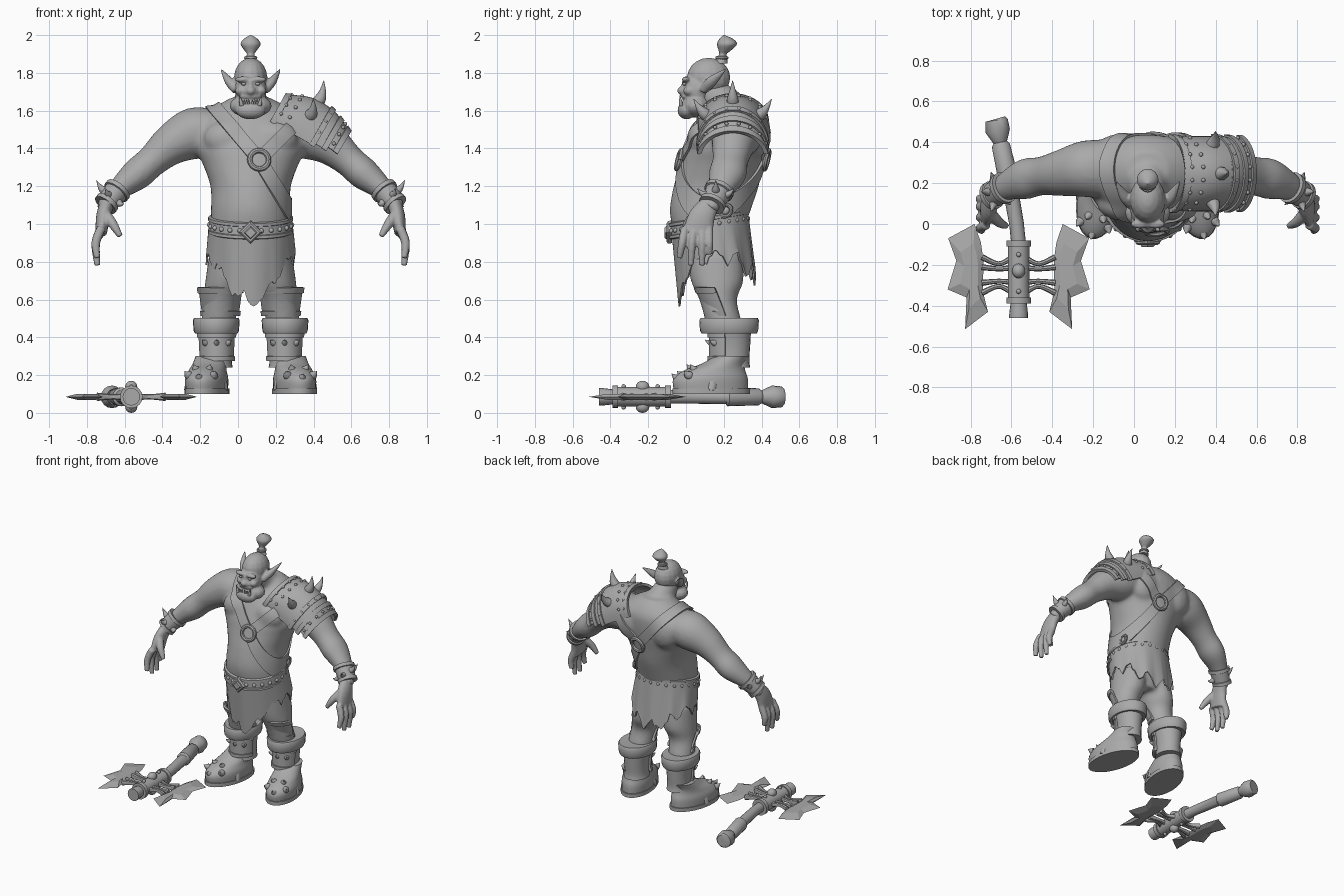
import bpy, bmesh, math, random
from math import pi, sin, cos, radians
from mathutils import Vector as V, Matrix
from mathutils.bvhtree import BVHTree

random.seed(4)
cube = bpy.data.objects.get("Cube")
if cube:
    bpy.data.objects.remove(cube, do_unlink=True)

CX = 0.067  # the figure stands a little off centre
X, Y, Z = V((1, 0, 0)), V((0, 1, 0)), V((0, 0, 1))
grey = bpy.data.materials.new("clay_grey")
grey.use_nodes = True
grey.diffuse_color = (0.4, 0.4, 0.4, 1)
grey.node_tree.nodes["Principled BSDF"].inputs["Base Color"].default_value = (0.4, 0.4, 0.4, 1)


def finish(bm, name, thick=0, voxel=0, soften=0, angle=40):
    """Turn a bmesh into a named, shaded object with its modifiers baked in."""
    bmesh.ops.recalc_face_normals(bm, faces=bm.faces)
    me = bpy.data.meshes.new(name)
    bm.to_mesh(me)
    bm.free()
    me.materials.append(grey)
    ob = bpy.data.objects.new(name, me)
    ob.location.x = CX
    bpy.context.collection.objects.link(ob)
    if thick:
        mod = ob.modifiers.new("thickness", 'SOLIDIFY')
        mod.thickness, mod.offset = thick, 0
    if voxel:
        mod = ob.modifiers.new("merge", 'REMESH')
        mod.mode, mod.voxel_size = 'VOXEL', voxel
        mod = ob.modifiers.new("soften", 'SMOOTH')
        mod.iterations = soften
    if ob.modifiers:
        deps = bpy.context.evaluated_depsgraph_get()
        baked = bpy.data.meshes.new_from_object(ob.evaluated_get(deps))
        ob.modifiers.clear()
        ob.data = baked
    for p in ob.data.polygons:
        p.use_smooth = True
    if not voxel:
        ob.data.set_sharp_from_angle(angle=radians(angle))
    return ob


def spline(keys, sub):
    k = [V(q) for q in keys]
    out = []
    for i in range(len(k) - 1):
        a, b, c, d = k[max(i - 1, 0)], k[i], k[i + 1], k[min(i + 2, len(k) - 1)]
        for j in range(sub):
            t = j / sub
            out.append(b + ((c - a) * t + (a * 2 - b * 5 + c * 4 - d) * t**2
                            + (b * 3 - a - c * 3 + d) * t**3) * 0.5 if sub > 1 else b)
    return out + [k[-1]]


def sweep(bm, keys, n=20, sub=4, flat=False, ref=None, arc=None):
    """Skin elliptical rings (x, y, z, radius, radius) along a path."""
    path = spline(keys, sub)
    cen = [V(p[:3]) for p in path]
    if ref is None:
        ref = Y if abs((cen[-1] - cen[0]).normalized().y) < 0.8 else Z
    a0, a1 = arc or (0, 2 * pi)
    rings = []
    for i, p in enumerate(path):
        a, b = X, Y
        if not flat:
            t = (cen[min(i + 1, len(cen) - 1)] - cen[max(i - 1, 0)]).normalized()
            a = t.cross(ref).normalized()
            b = a.cross(t)
        angles = [a0 + (a1 - a0) * j / n for j in range(n + bool(arc))]
        rings.append([bm.verts.new(cen[i] + a * p[3] * cos(w) + b * p[4] * sin(w)) for w in angles])
    for r, q in zip(rings, rings[1:]):
        for j in range(n):
            k = j + 1 if arc else (j + 1) % n
            bm.faces.new((r[j], r[k], q[k], q[j]))
    if not arc:
        bm.faces.new(rings[0])
        bm.faces.new(rings[-1])


def ball(bm, c, r):
    m = Matrix.Translation(c) @ Matrix.Diagonal((*r, 1))
    bmesh.ops.create_uvsphere(bm, u_segments=16, v_segments=10, radius=1, matrix=m)


def spike(bm, base, way, length, r, bend=(0, 0, 0)):
    b, d = V(base), V(way).normalized()
    pts = [(b + d * length * t + V(bend) * t * t, r * w) for t, w in ((-0.3, 1), (0.1, 0.9), (0.55, 0.5), (1, 0.03))]
    sweep(bm, [(*p, w, w) for p, w in pts], 10, 3)


def ring(bm, c, normal, major, minor):
    nrm = V(normal).normalized()
    q = nrm.to_track_quat('Z', 'Y')
    pts = [V(c) + q @ V((cos(i * pi / 14), sin(i * pi / 14), 0)) * major for i in range(29)]
    sweep(bm, [(*p, minor, minor) for p in pts], 8, 1, ref=nrm)


def side(keys, s):
    return [(k[0] * s, *k[1:]) for k in keys]


# Body: torso, arms and legs merged into one skin
bm = bmesh.new()
torso = [(.72, .15, .17, .13), (.85, .14, .205, .17), (.97, .12, .21, .19), (1.08, .13, .21, .215),
         (1.2, .16, .213, .225), (1.32, .19, .255, .22), (1.42, .215, .3, .215), (1.55, .25, .275, .187),
         (1.62, .265, .19, .14), (1.67, .265, .1, .09)]
sweep(bm, [(0, cy, z, rx, ry) for z, cy, rx, ry in torso], 32, flat=True)
sweep(bm, [(0, .28, 1.52, .14, .14), (0, .18, 1.65, .09, .1), (0, .1, 1.71, .07, .07)])
for s in (-1, 1):
    ball(bm, (.12 * s, .1, 1.45), (.13, .085, .1))
    ball(bm, (.14 * s, .36, 1.47), (.12, .08, .13))
    sweep(bm, side([(.18, .27, 1.5, .11, .14), (.3, .27, 1.48, .137, .14), (.42, .25, 1.42, .11, .115),
                    (.52, .235, 1.335, .085, .095), (.6, .22, 1.265, .085, .1), (.68, .19, 1.2, .064, .075),
                    (.75, .15, 1.13, .045, .05), (.78, .12, 1.08, .04, .05)], s))
    sweep(bm, side([(.11, .15, .84, .11, .15), (.13, .165, .7, .11, .14), (.155, .17, .6, .095, .1),
                    (.17, .2, .48, .09, .095), (.18, .24, .32, .07, .08)], s), flat=True)
body = finish(bm, "body", voxel=.014, soften=6)
skin = BVHTree.FromPolygons([v.co for v in body.data.vertices], [p.vertices for p in body.data.polygons])

# Hands
for s in (-1, 1):
    bm = bmesh.new()
    sweep(bm, side([(.76, .13, 1.11, .038, .05), (.78, .085, 1.04, .038, .07), (.792, .06, .95, .03, .08)], s))
    for y, tip, z in ((-.005, -.035, .82), (.04, .025, .78), (.085, .085, .78), (.122, .125, .84)):
        sweep(bm, side([(.79, y, .98, .024, .023), (.82, (y + tip) / 2, .9, .024, .022), (.812, tip, z, .016, .016)], s), 10)
    sweep(bm, side([(.775, .06, 1.06, .03, .03), (.73, .01, 1.0, .026, .026), (.69, -.01, .935, .015, .015)], s), 10)
    finish(bm, "left_hand" if s > 0 else "right_hand", voxel=.007, soften=3)

# Head
bm = bmesh.new()
for c, r in (((0, .12, 1.775), (.088, .115, .105)), ((0, .06, 1.71), (.085, .078, .1)),
             ((0, .055, 1.625), (.112, .08, .062)), ((0, .003, 1.602), (.08, .048, .048)),
             ((0, -.017, 1.705), (.028, .03, .024)), ((0, -.005, 1.735), (.014, .02, .04)),
             ((0, .0, 1.675), (.055, .027, .016))):
    ball(bm, c, r)
for s in (-1, 1):
    ball(bm, (.04 * s, .0, 1.765), (.045, .022, .016))
    ball(bm, (.055 * s, .015, 1.705), (.028, .03, .025))
    ball(bm, (.024 * s, -.01, 1.698), (.015, .018, .014))
    sweep(bm, side([(.075, .09, 1.71, .026, .024), (.11, .13, 1.75, .025, .03),
                    (.135, .17, 1.785, .015, .02), (.157, .21, 1.82, .004, .004)], s), 12)
finish(bm, "head", voxel=.007, soften=3)

# Eyes, teeth and tusks
bm = bmesh.new()
for s in (-1, 1):
    ball(bm, (.037 * s, -.007, 1.742), (.013, .011, .009))
    spike(bm, (.05 * s, -.028, 1.64), (.25 * s, -.1, 1), .045, .011)
    for i in range(3):
        spike(bm, ((.01 + .012 * i) * s, -.03, 1.642), (0, 0, 1), .018, .006)
finish(bm, "eyes_and_teeth")

# Topknot
bm = bmesh.new()
sweep(bm, [(0, y, z, r, r) for y, z, r in ((.18, 1.85, .04), (.19, 1.875, .028), (.195, 1.9, .02), (.205, 1.918, .032),
                                          (.217, 1.952, .053), (.213, 1.98, .036), (.2, 2.0, .004))], 16, flat=True)
ring(bm, (0, .19, 1.88), Z, .026, .009)
finish(bm, "topknot")

# Waist pieces rise slightly toward the back
tilt = Matrix.Identity(4)
tilt[2][1], tilt[2][3] = .16, .006

# Ragged kilt
bm = bmesh.new()
cols, rows, grid = 88, 8, []
for j in range(cols):
    a = 2 * pi * j / cols
    front, back = max(0, -sin(a)), max(0, sin(a))
    hem = .8 - .21 * front**4 - .15 * back**2 + .07 * abs((j % 8) / 4 - 1) - .035 + random.uniform(-.02, .02)
    col = []
    for i in range(rows + 1):
        t = i / rows
        col.append(bm.verts.new(((.215 + .018 * t) * cos(a), .125 + .04 * t + .2 * sin(a), 1.0 + (hem - 1.0) * t)))
    grid.append(col)
for j in range(cols):
    for i in range(rows):
        k = (j + 1) % cols
        bm.faces.new((grid[j][i], grid[k][i], grid[k][i + 1], grid[j][i + 1]))
bm.transform(tilt)
finish(bm, "kilt", thick=.01)

# Belt with studs, diamond buckle and hip fastener
bm = bmesh.new()
sweep(bm, [(0, .122, z, .213 + d, .2 + d) for z, d in ((.925, 0), (.93, .012), (.945, .012), (.948, .005),
                                                      (.992, .005), (.995, .012), (1.01, .012), (1.015, 0))], 48, 1, True)
for i in range(24):
    a = 2 * pi * i / 24
    ball(bm, (.218 * cos(a), .122 + .205 * sin(a), .97), (.013, .013, .013))
for size, y in ((.06, -.095), (.035, -.105)):
    sweep(bm, [(0, y + .02, .965, size, size), (0, y, .965, size, size), (0, y - .008, .965, size * .8, size * .8)], 4, 1, ref=Z)
ring(bm, (.207, .21, 1.03), X, .03, .01)
ball(bm, (.207, .21, 1.03), (.012, .02, .02))
bm.transform(tilt)
finish(bm, "belt")

# Chest straps wrapped on the skin, meeting at a ring front and back
hub = V((.045, .2, 1.34))
bm = bmesh.new()
for way in (V((-.28, 0, .33)), V((.2, 0, -.33)), V((.2, 0, .2))):
    u = way.normalized()
    nrm, last = u.cross(Y), None
    for i in range(37):
        w = pi * i / 36
        d = u * sin(w) - Y * cos(w)
        row = []
        for o in (-.036, 0, .036):
            hit = skin.ray_cast(hub + nrm * o + d * .75, -d)[0]
            row.append(bm.verts.new((hit or hub + d * .25) + d * .006))
        if last:
            for k in (0, 1):
                bm.faces.new((last[k], last[k + 1], row[k + 1], row[k]))
        last = row
finish(bm, "chest_straps", thick=.014)
bm = bmesh.new()
for d in (-Y, Y):
    hit, nrm = skin.ray_cast(hub + d * .75, -d)[:2]
    ring(bm, hit + d * .016, nrm, .05, .014)
finish(bm, "strap_rings")

# Layered shoulder guard on the left
bm = bmesh.new()
axis, up = V((.87, 0, -.5)), V((.5, 0, .87))
start = V((.13, .247, 1.53))
dome = lambda t: .155 + .065 * sin(pi * (t + .03) / .4)
for t0, t1, lift, half in ((-.03, .24, 0, 90), (-.03, .0, .007, 91), (.21, .24, .008, 91), (.2, .3, -.004, 86),
                           (.275, .305, .006, 87), (.27, .36, -.004, 80), (.335, .365, .006, 81)):
    keys = [(*(start + axis * t), dome(t) + lift, .178 + lift) for t in (t0, (t0 + t1) / 2, t1)]
    sweep(bm, keys, 28, 4, arc=(-radians(half), radians(half)))
finish(bm, "shoulder_guard", thick=.014)
bm = bmesh.new()
on_guard = lambda t, a: start + axis * t + up * cos(a) * (dome(t) + .008) + Y * sin(a) * .186
for deg in (-52, 0, 52):
    a = radians(deg)
    spike(bm, on_guard(.14, a), up * cos(a) + Y * sin(a) * .8, .085, .034, (-.02, 0, .03))
for t in (.0, .05, .225, .32):
    for deg in range(-70, 71, 20):
        ball(bm, on_guard(t, radians(deg)), (.01, .01, .01))
finish(bm, "guard_spikes")

for s in (-1, 1):
    tag = "left_" if s > 0 else "right_"
    # Wrist cuff
    bm = bmesh.new()
    a, b = V((.7, .18, 1.185)), V((.77, .135, 1.1))
    sweep(bm, side([(*a.lerp(b, t), r, r * 1.08) for t, r in ((0, .05), (0, .074), (.2, .074), (.22, .065),
                                                             (.78, .058), (.8, .066), (1, .066), (1, .045))], s), 24, 1, ref=Y)
    m = a.lerp(b, .5)
    for dx, dy, dz in ((.75, 0, .6), (.3, -.9, .2), (-.6, -.6, -.5), (.3, .9, .2)):
        d = V((dx * s, dy, dz))
        spike(bm, V((m.x * s, m.y, m.z)) + d * .062, d, .045, .022, (0, 0, .025))
    finish(bm, tag + "wrist_cuff")

    # Boot shaft, folded cuff and rims
    bm = bmesh.new()
    shaft = [(.24, .24, .085, .1), (.28, .24, .08, .095), (.36, .24, .084, .1), (.45, .23, .1, .115)]
    sweep(bm, [(.18 * s, y, z, rx, ry) for z, y, rx, ry in shaft], 24, flat=True)
    sweep(bm, [(.182 * s, .228, z, r, r + .034) for z, r in ((.425, .09), (.42, .112), (.435, .12), (.49, .124),
                                                            (.503, .117), (.5, .09))], 28, 1, True)
    finish(bm, tag + "boot")

    # Shin and knee plates with raised borders
    bm = bmesh.new()
    for z0, z1, d in ((.28, .42, 0), (.275, .3, .008), (.4, .425, .008)):
        sweep(bm, [(.18 * s, .235, z, .086 + d + (z - .28) * .05, .106 + d) for z in (z0, z1)], 18, 1, True,
              arc=(-radians(165), -radians(15)))
    for z0, z1, d in ((.52, .66, 0), (.515, .54, .008), (.635, .665, .008)):
        sweep(bm, [(.16 * s, .175 + (.66 - z) * .4, z, .092 + d + (z - .52) * .14, .118 + d) for z in (z0, z1)], 18, 1, True,
              arc=(-radians(170), -radians(10)))
    finish(bm, tag + "leg_plates", thick=.014)
    bm = bmesh.new()
    for deg in (-125, -90, -55):
        d = V((cos(radians(deg)), sin(radians(deg)), .15))
        spike(bm, V((.18 * s, .235, .355)) + d * .1, d, .035, .02, (0, 0, .012))
    finish(bm, tag + "shin_spikes")

    # Foot with sole, toe band and spikes, turned outward
    bm = bmesh.new()
    foot = [(.115, -.11, .106, .2), (.18, -.113, .108, .202), (.225, -.09, .096, .165), (.26, -.045, .088, .115), (.3, 0, .083, .09)]
    sweep(bm, [(0, y, z, rx, ry) for z, y, rx, ry in foot], 28, flat=True)
    sweep(bm, [(0, -.11, z, .113, .21) for z in (.1, .128)], 28, 1, True)
    band = [(.11 * cos(w), -.13 + .02 * sin(w), .12 + .126 * sin(w)) for w in (pi * i / 12 for i in range(13))]
    sweep(bm, [(*p, .008, .02) for p in band], 8, 1, ref=Y)
    for x, y, z in ((0, -.295, .185), (.07, -.25, .2), (-.07, -.25, .2), (.035, -.21, .228), (-.035, -.21, .228)):
        spike(bm, (x, y, z), (x * 3, -.4 if z < .21 else -.2, .2), .032, .024, (0, 0, .008))
    bm.transform(Matrix.Translation((.208 * s, .24, 0)) @ Matrix.Rotation(.22 * s, 4, 'Z'))
    finish(bm, tag + "foot")

# Axe lying on the ground: shaft, head barrel and studs
hx, hy, hz = -.565 - CX, -.25, .085
bm = bmesh.new()
sweep(bm, [(x - CX, y, hz, r, r) for x, y, r in ((-.675, .515, .045), (-.673, .508, .055), (-.667, .455, .06), (-.655, .4, .034),
           (-.652, .385, .045), (-.615, .22, .05), (-.612, .21, .038), (-.575, .0, .036), (-.565, -.1, .036))], 16, 1, ref=Z)
sweep(bm, [(hx, y, hz, r, r) for y, r in ((-.08, .045), (-.08, .06), (-.11, .06), (-.11, .052), (-.36, .052), (-.36, .06),
           (-.39, .06), (-.39, .04), (-.44, .046), (-.46, .046), (-.46, .03))], 16, 1, ref=Z)
for k in (-1, 1):
    ball(bm, (hx, hy + .02, hz + .053 * k), (.032, .036, .032))
    for y in (-.15, -.33):
        ball(bm, (hx, y, hz + .055 * k), (.012, .012, .012))
    # Struts out to the blades
    for y0, y1 in ((.08, .055), (.035, .03), (-.035, -.03), (-.08, -.055)):
        sweep(bm, [(hx + .04 * k, hy + y0, hz, .018, .014), (hx + .1 * k, hy + y1, hz, .014, .012),
                   (hx + .18 * k, hy + y0 * 1.1, hz, .022, .015)], 8)
finish(bm, "axe_shaft")

# Axe blades: jagged outline thickened toward the middle
outline = [(-.216, .25), (-.345, .18), (-.305, .07), (-.348, -.07), (-.255, -.11), (-.262, -.265), (-.15, -.18), (-.175, -.08), (-.172, .07), (-.185, .16)]
bm = bmesh.new()
for k in (-1, 1):
    edge = [bm.verts.new((hx - x * k, hy + y, hz)) for x, y in outline]
    for h in (-.016, .016):
        core = [bm.verts.new((hx - (-.225 + (x + .225) * .5) * k, hy + y * .62, hz + h)) for x, y in outline]
        bm.faces.new(core)
        for i in range(len(edge)):
            j = (i + 1) % len(edge)
            bm.faces.new((edge[i], edge[j], core[j], core[i]))
finish(bm, "axe_blades", angle=10)
